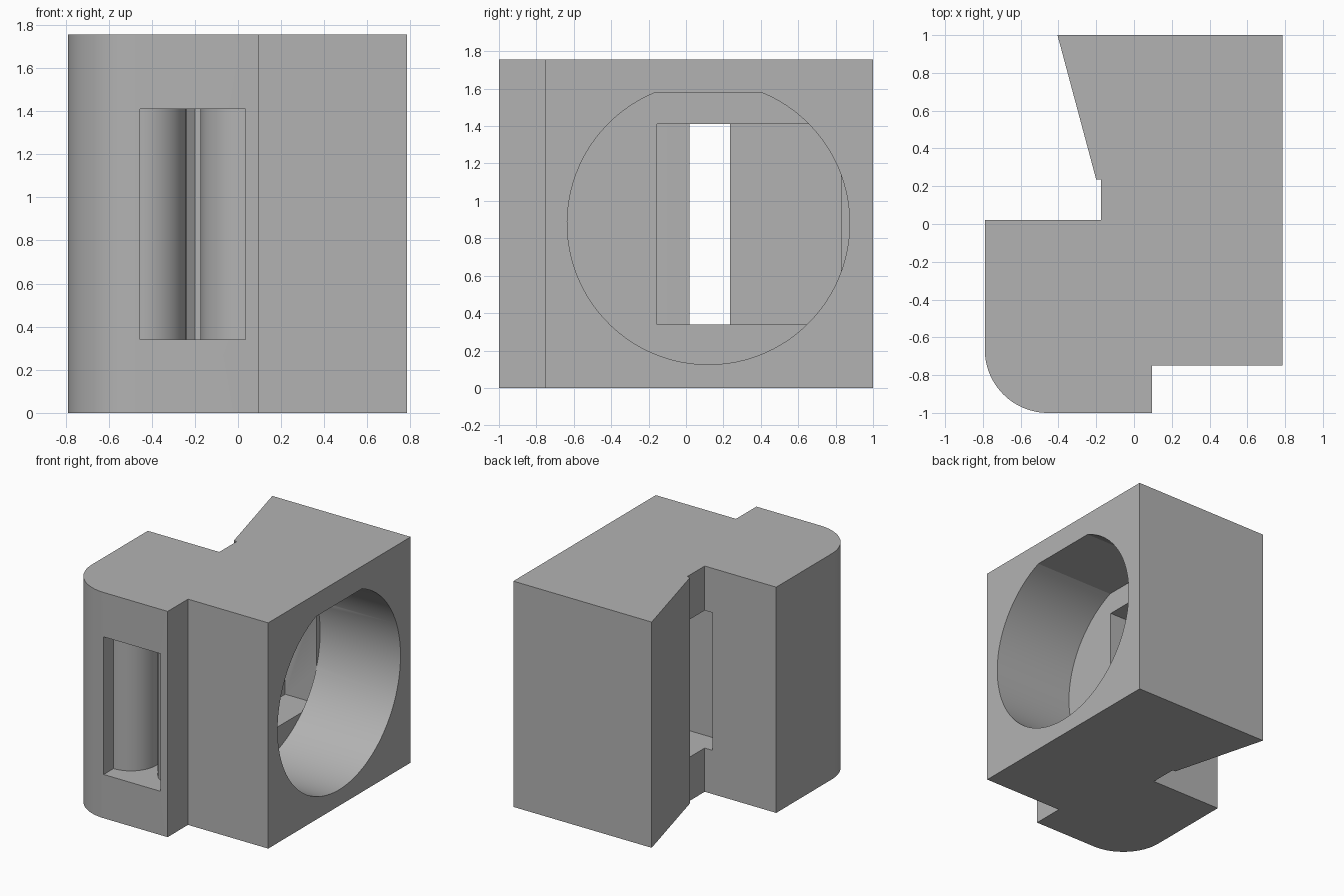
import bpy, bmesh
from math import sin, cos, radians, sqrt, asin, degrees
from mathutils import Vector

if "Cube" in bpy.data.objects:
    bpy.data.objects.remove(bpy.data.objects["Cube"])

HEIGHT = 1.755
SLOT_LOW, SLOT_HIGH = 0.34, 1.41

grey = bpy.data.materials.new("plain_grey")
grey.use_nodes = True
grey.diffuse_color = (0.45, 0.45, 0.45, 1)
grey.node_tree.nodes["Principled BSDF"].inputs["Base Color"].default_value = grey.diffuse_color


def arc(cx, cy, r, start, end, steps):
    angles = [radians(start + (end - start) * i / steps) for i in range(steps + 1)]
    return [(cx + r * cos(a), cy + r * sin(a)) for a in angles]


def prism(name, outline, low, high, axis="z"):
    """Extrude an outline along z (outline in x, y) or x (outline in y, z)."""
    bm = bmesh.new()
    place = (lambda a, b: (a, b, low)) if axis == "z" else (lambda a, b: (low, a, b))
    face = bm.faces.new([bm.verts.new(place(a, b)) for a, b in outline])
    new = bmesh.ops.extrude_face_region(bm, geom=[face])["geom"]
    shift = Vector((0, 0, high - low)) if axis == "z" else Vector((high - low, 0, 0))
    bmesh.ops.translate(bm, vec=shift, verts=[g for g in new if isinstance(g, bmesh.types.BMVert)])
    bmesh.ops.recalc_face_normals(bm, faces=bm.faces)
    mesh = bpy.data.meshes.new(name)
    bm.to_mesh(mesh)
    bm.free()
    mesh.materials.append(grey)
    obj = bpy.data.objects.new(name, mesh)
    bpy.context.collection.objects.link(obj)
    return obj


# Main block with rounded front corner, front step and side notch
body = prism("body", [
    (-0.405, 1), (0.785, 1), (0.785, -0.75), (0.095, -0.75), (0.095, -1),
    *reversed(arc(-0.455, -0.665, 0.335, 180, 270, 24)),
    (-0.79, 0.02), (-0.175, 0.02), (-0.175, 0.235), (-0.2, 0.235)], 0, HEIGHT)

# Flared front slot narrowing to a channel that opens into the notch
channel = prism("channel_cutter", [
    (-0.455, -1.1), (0.035, -1.1),
    *reversed(arc(0.035, -0.67, 0.21, 180, 270, 20)),
    (-0.175, -0.1545), (-0.1, -0.1545), (-0.1, 0.2345), (-0.24, 0.2345),
    *reversed(arc(-0.455, -0.665, 0.215, -90, 0, 20))], SLOT_LOW, SLOT_HIGH)

# Rectangular recess behind the bore floor
recess = prism("recess_cutter", [
    (-0.155, SLOT_LOW), (0.83, SLOT_LOW), (0.83, SLOT_HIGH), (-0.155, SLOT_HIGH)],
    -0.175, 0.095, "x")

# Large round bore with a flattened top
radius, flat = 0.755, 0.70
edge = degrees(asin(flat / radius))
bore = prism("bore_cutter", arc(0.12, 0.88, radius, 180 - edge, 360 + edge, 80),
             0.094, 0.9, "x")

for cutter in (channel, recess, bore):
    cut = body.modifiers.new(cutter.name, "BOOLEAN")
    cut.operation = "DIFFERENCE"
    cut.solver = "EXACT"
    cut.object = cutter
    cutter.hide_render = True

# Apply the cuts and discard the cutters
bpy.context.view_layer.update()
result = bpy.data.meshes.new_from_object(body.evaluated_get(bpy.context.evaluated_depsgraph_get()))
body.modifiers.clear()
body.data = result
for cutter in (channel, recess, bore):
    bpy.data.objects.remove(cutter)

bpy.ops.object.select_all(action="DESELECT")
body.select_set(True)
bpy.context.view_layer.objects.active = body
bpy.ops.object.shade_smooth_by_angle(angle=radians(20))
